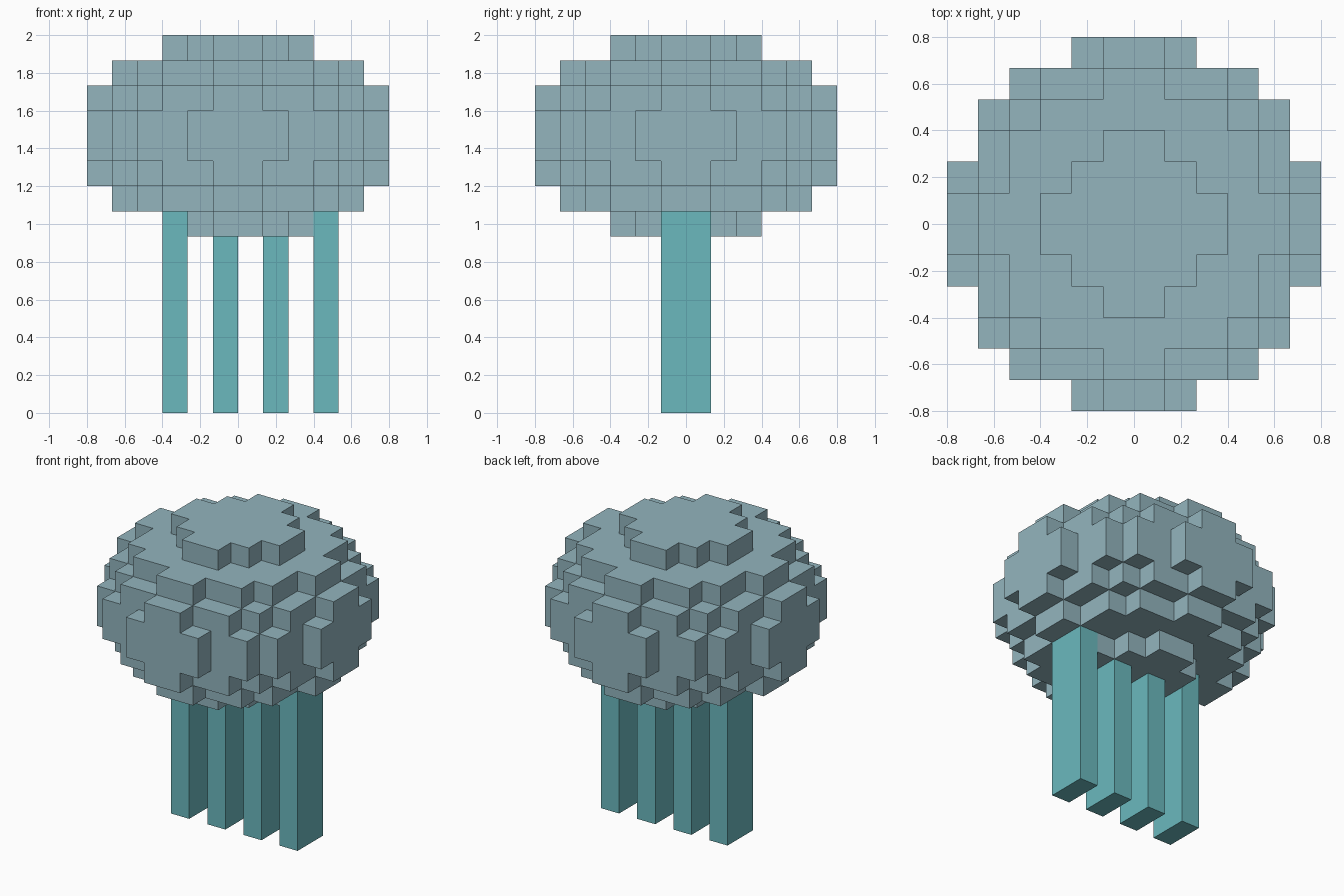
import bpy
import bmesh
import math
from mathutils import Vector

cube = bpy.data.objects.get("Cube")
if cube:
    bpy.data.objects.remove(cube, do_unlink=True)

U = 2 / 15            # edge of one block
MID = 11              # height of the body's centre, in blocks
RADIUS, HALF_HEIGHT = 6, 4


def material(name, rgb):
    mat = bpy.data.materials.new(name)
    mat.use_nodes = True
    mat.diffuse_color = (*rgb, 1)
    mat.node_tree.nodes["Principled BSDF"].inputs["Base Color"].default_value = (*rgb, 1)
    return mat


def add_object(name, bm, mat):
    mesh = bpy.data.meshes.new(name)
    bm.to_mesh(mesh)
    bm.free()
    mesh.materials.append(mat)
    obj = bpy.data.objects.new(name, mesh)
    bpy.context.collection.objects.link(obj)
    return obj


def block_shell(cells):
    """Outer skin of a set of unit blocks, centred on the given cell corners."""
    bm = bmesh.new()
    corners = {}

    def vert(p):
        key = tuple(round(c) for c in p)
        if key not in corners:
            corners[key] = bm.verts.new(Vector(key) * U)
        return corners[key]

    for cell in cells:
        centre = Vector(cell) + Vector((0.5, 0.5, 0.5))
        for axis in range(3):
            for sign in (-1, 1):
                n = Vector((0, 0, 0))
                n[axis] = sign
                if tuple(round(c) for c in Vector(cell) + n) in cells:
                    continue
                # two in-plane directions with a x b = n
                a = Vector((0, 0, 0))
                a[(axis + 1) % 3] = 1
                b = n.cross(a)
                loop = ((-1, -1), (1, -1), (1, 1), (-1, 1))
                bm.faces.new([vert(centre + (n + a * s + b * t) / 2) for s, t in loop])
    return bm


body_colour = material("pale grey blue", (0.292, 0.462, 0.515))
leg_colour = material("teal", (0.147, 0.485, 0.515))

# Legs: first block column in x, and the height where each meets the body
legs = {-3: 8, -1: 7, 1: 7, 3: 8}

# Body: flattened ball of blocks, notched where a leg cuts into its underside
body_cells = set()
for x in range(-RADIUS, RADIUS):
    for y in range(-RADIUS, RADIUS):
        for z in range(-HALF_HEIGHT, HALF_HEIGHT):
            r2 = (x + 0.5) ** 2 + (y + 0.5) ** 2
            inside = r2 / RADIUS ** 2 + (z + 0.5) ** 2 / HALF_HEIGHT ** 2 <= 1
            in_leg = y in (-1, 0) and z + MID < legs.get(x, 0)
            if inside and not in_leg:
                body_cells.add((x, y, z + MID))
add_object("body", block_shell(body_cells), body_colour)

# Four straight legs in a row, each one block wide and two deep
for i, (x, top) in enumerate(legs.items(), 1):
    bm = bmesh.new()
    bmesh.ops.create_cube(bm, size=U)
    bmesh.ops.scale(bm, vec=(1, 2, top), verts=bm.verts)
    bmesh.ops.translate(bm, vec=((x + 0.5) * U, 0, top * U / 2), verts=bm.verts)
    add_object(f"leg_{i}", bm, leg_colour)
